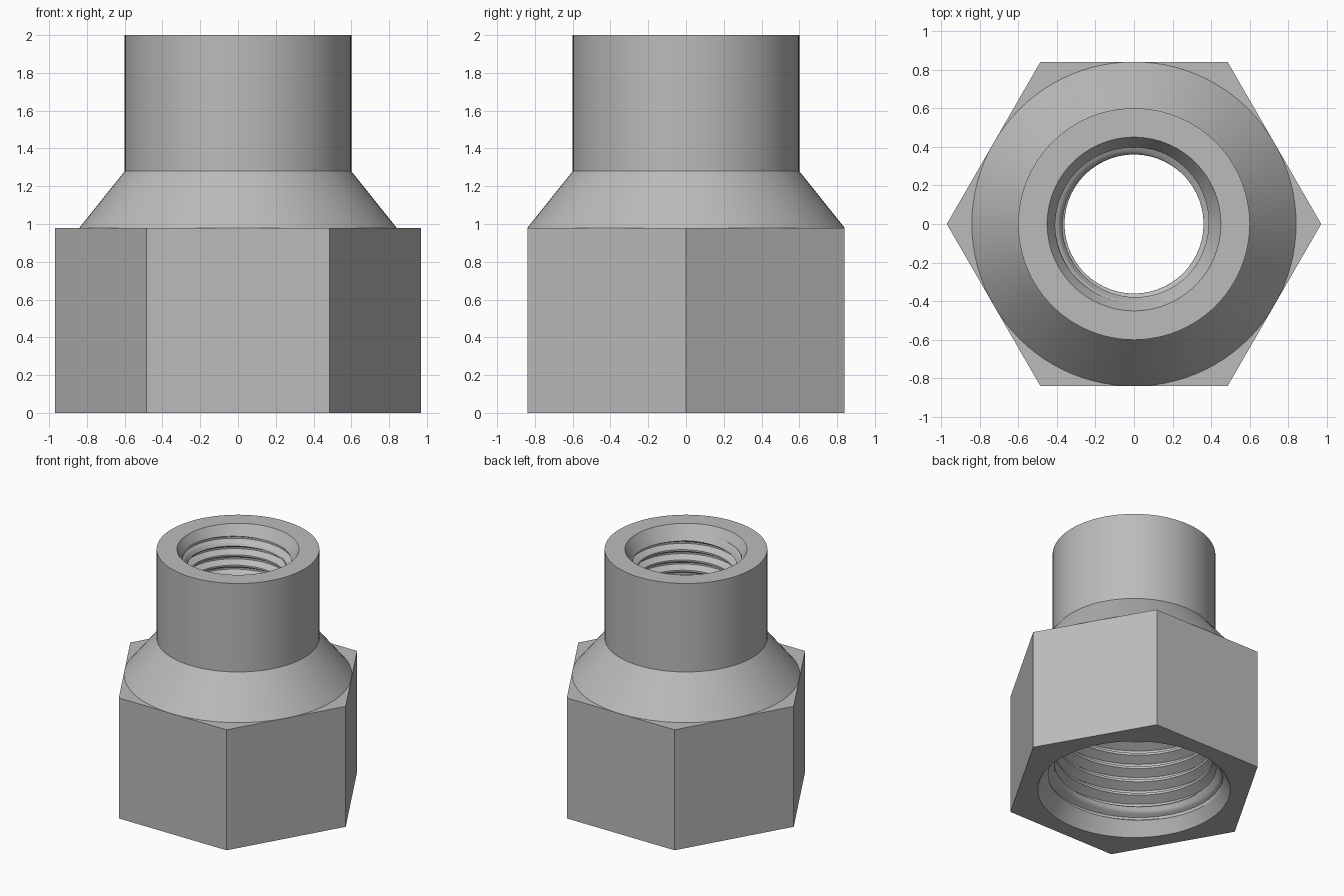
import bpy, bmesh
from math import cos, sin, pi, tau

cube = bpy.data.objects.get("Cube")
if cube:
    bpy.data.objects.remove(cube)

SEGS = 96      # divisible by six, so hexagon corners land on columns
STEPS = 12     # samples along one thread pitch

steel = bpy.data.materials.new("plain_grey_steel")
steel.use_nodes = True
GREY = (0.5, 0.5, 0.5, 1)
steel.diffuse_color = GREY
steel.node_tree.nodes["Principled BSDF"].inputs["Base Color"].default_value = GREY


def surface(name, rows, point, flip=False):
    """Wrap a grid around z; point(row, angle) gives radius and height."""
    bm = bmesh.new()
    grid = []
    for i in range(rows):
        ring = []
        for j in range(SEGS + 1):
            a = tau * j / SEGS
            r, z = point(i, a)
            ring.append(bm.verts.new((r * cos(a), r * sin(a), z)))
        grid.append(ring)
    for low, high in zip(grid, grid[1:]):
        for j in range(SEGS):
            quad = [low[j], low[j + 1], high[j + 1], high[j]]
            bm.faces.new(quad[::-1] if flip else quad)
    bmesh.ops.remove_doubles(bm, verts=bm.verts, dist=1e-5)
    mesh = bpy.data.meshes.new(name)
    bm.to_mesh(mesh)
    bm.free()
    mesh.materials.append(steel)
    obj = bpy.data.objects.new(name, mesh)
    bpy.context.collection.objects.link(obj)
    bpy.ops.object.select_all(action='DESELECT')
    obj.select_set(True)
    bpy.context.view_layer.objects.active = obj
    bpy.ops.object.shade_smooth_by_angle(angle=pi / 6)
    return obj


def hexagon(apothem, a):
    return apothem / cos(a % (pi / 3) - pi / 6)


# Outer shell: hexagonal grip, conical shoulder and round neck
shell = [(0.71, 0, False), (0.84, 0, True), (0.84, 0.98, True), (0.84, 0.98, False),
         (0.6, 1.28, False), (0.6, 2, False), (0.45, 2, False)]


def shell_point(i, a):
    r, z, is_hex = shell[i]
    return (hexagon(r, a) if is_hex else r), z


surface("hex_body_and_neck", len(shell), shell_point)


def threaded_bore(name, mouth_z, up, mouth_r, minor, major, pitch, depth):
    """Right-handed helical thread running inward from a chamfered mouth."""
    def point(i, a):
        s = (i / STEPS - 1) * pitch
        t = min(max(s + up * a / tau * pitch, 0), depth)
        phase = (i % STEPS) / STEPS
        # truncated V: flat crest, flank, flat root, flank
        tooth = min(max((abs(phase - 0.5) - 0.08) / 0.34, 0), 1)
        fade = min(1, (depth - t) / pitch)
        r = minor + (major - minor) * (1 - tooth) * fade
        return max(r, mouth_r - 0.6 * t), mouth_z + up * t

    rows = (int(depth / pitch) + 4) * STEPS
    return surface(name, rows, point, flip=up > 0)


# Threaded bores
threaded_bore("lower_threaded_bore", 0, 1, 0.71, 0.585, 0.655, 0.1134, 0.95)
threaded_bore("upper_threaded_bore", 2, -1, 0.45, 0.36, 0.41, 0.0836, 0.9)

# Conical step joining the two bores
step = [(0.585, 0.95), (0.36, 1.1)]
surface("bore_reducing_step", 2, lambda i, a: step[i], flip=True)
